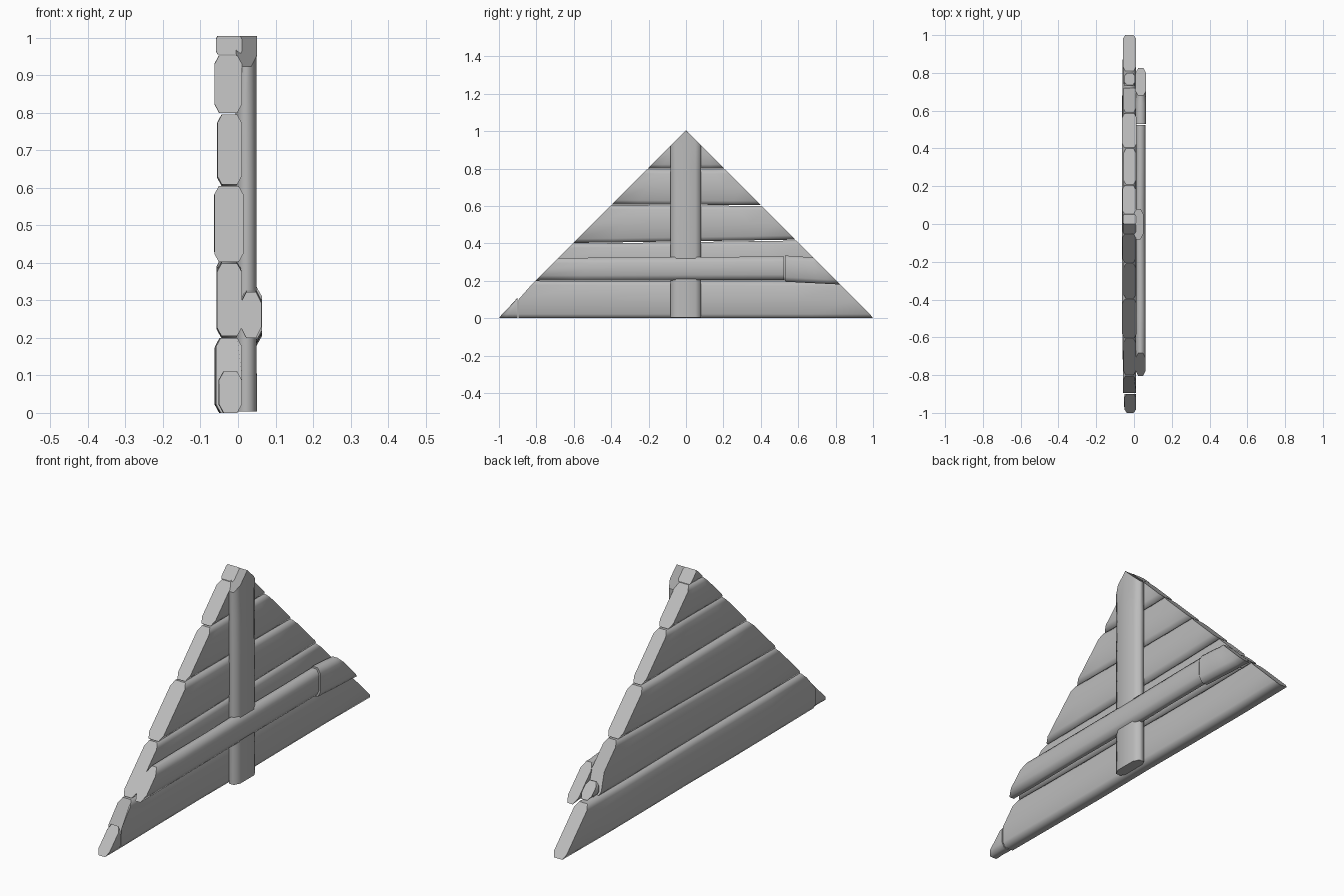
import bpy, bmesh, random

random.seed(4)
APEX = 1.005

cube = bpy.data.objects.get("Cube")
if cube:
    bpy.data.objects.remove(cube)

grey = bpy.data.materials.new("plain grey")
grey.use_nodes = True
colour = (0.5, 0.5, 0.5, 1)
grey.diffuse_color = colour
grey.node_tree.nodes["Principled BSDF"].inputs["Base Color"].default_value = colour


def lerp(a, b, t):
    return a + (b - a) * t


def beam(name, x, low, high, start, end, upright=False,
         bevel=(0.012, 0.022), steps=6, wobble=0.002):
    """Loft a chamfered board. low and high are its edge positions at both
    ends; start and end give the cut position for each point across it."""
    bm = bmesh.new()
    rings = []
    bx, bu = bevel
    for i in range(steps + 1):
        t = i / steps
        u0, u1 = lerp(*low, t), lerp(*high, t)
        b = min(bu, (u1 - u0) * 0.25)
        mid = (u0 + u1) / 2
        inner = 0 < i < steps
        shift = random.uniform(-wobble, wobble) if inner else 0
        x0, x1 = x[0] + shift, x[1] - abs(shift)
        profile = [(x0 + bx, u0), (x1 - bx, u0), (x1, u0 + b), (x1, mid),
                   (x1, u1 - b), (x1 - bx, u1), (x0 + bx, u1),
                   (x0, u1 - b), (x0, mid), (x0, u0 + b)]
        ring = []
        for px, u in profile:
            w = lerp(start(u), end(u), t)
            ring.append(bm.verts.new((px, u, w) if upright else (px, w, u)))
        rings.append(ring)

    # long smooth sides
    n = len(rings[0])
    for a, b in zip(rings, rings[1:]):
        for j in range(n):
            k = (j + 1) % n
            bm.faces.new((a[j], a[k], b[k], b[j])).smooth = True
    # crisp sawn ends
    for ring in (rings[0], rings[-1]):
        cap = bm.faces.new(ring)
        for edge in cap.edges:
            edge.smooth = False
    bmesh.ops.remove_doubles(bm, verts=bm.verts, dist=0.0001)
    bmesh.ops.recalc_face_normals(bm, faces=bm.faces)
    mesh = bpy.data.meshes.new(name)
    bm.to_mesh(mesh)
    bm.free()
    mesh.materials.append(grey)
    obj = bpy.data.objects.new(name, mesh)
    bpy.context.collection.objects.link(obj)
    return obj


def board(name, x, low, high, ymin=-1, ymax=1, **options):
    """Horizontal board trimmed to the gable slopes and to ymin..ymax."""
    return beam(name, x, low, high,
                lambda z: min(ymax, max(-(APEX - z), ymin)),
                lambda z: max(ymin, min(APEX - z, ymax)), **options)


# Stacked wall planks
board("bottom_plank", (-0.058, 0.01), (0, 0), (0.2, 0.195), ymin=-0.895, wobble=0.005)
board("second_plank", (-0.056, 0.01), (0.205, 0.2), (0.398, 0.415), ymax=0.72)
board("third_plank", (-0.063, 0.014), (0.402, 0.42), (0.605, 0.6))
board("fourth_plank", (-0.055, 0.01), (0.609, 0.605), (0.795, 0.795))
board("top_plank", (-0.062, 0.01), (0.8, 0.8), (0.953, 0.953))

# Small broken end pieces
board("bottom_corner_piece", (-0.05, 0.01), (0, 0), (0.11, 0.11), ymax=-0.9)
board("second_end_piece", (-0.05, 0.005), (0.205, 0.205), (0.27, 0.27), ymin=0.73)
board("apex_piece", (-0.058, 0.01), (0.955, 0.955), (APEX, APEX),
      bevel=(0.004, 0.008))

# Upright batten with a pointed top
beam("upright_batten", (-0.005, 0.05), (-0.082, -0.082), (0.08, 0.08),
     lambda y: 0.004, lambda y: APEX - abs(y), upright=True, bevel=(0.015, 0.03))

# Cross batten and its separate end
board("cross_batten", (0.008, 0.062), (0.2, 0.205), (0.322, 0.33), ymax=0.525,
      bevel=(0.014, 0.028))
board("cross_batten_end", (0.008, 0.064), (0.195, 0.18), (0.335, 0.325), ymin=0.53,
      bevel=(0.014, 0.025))
